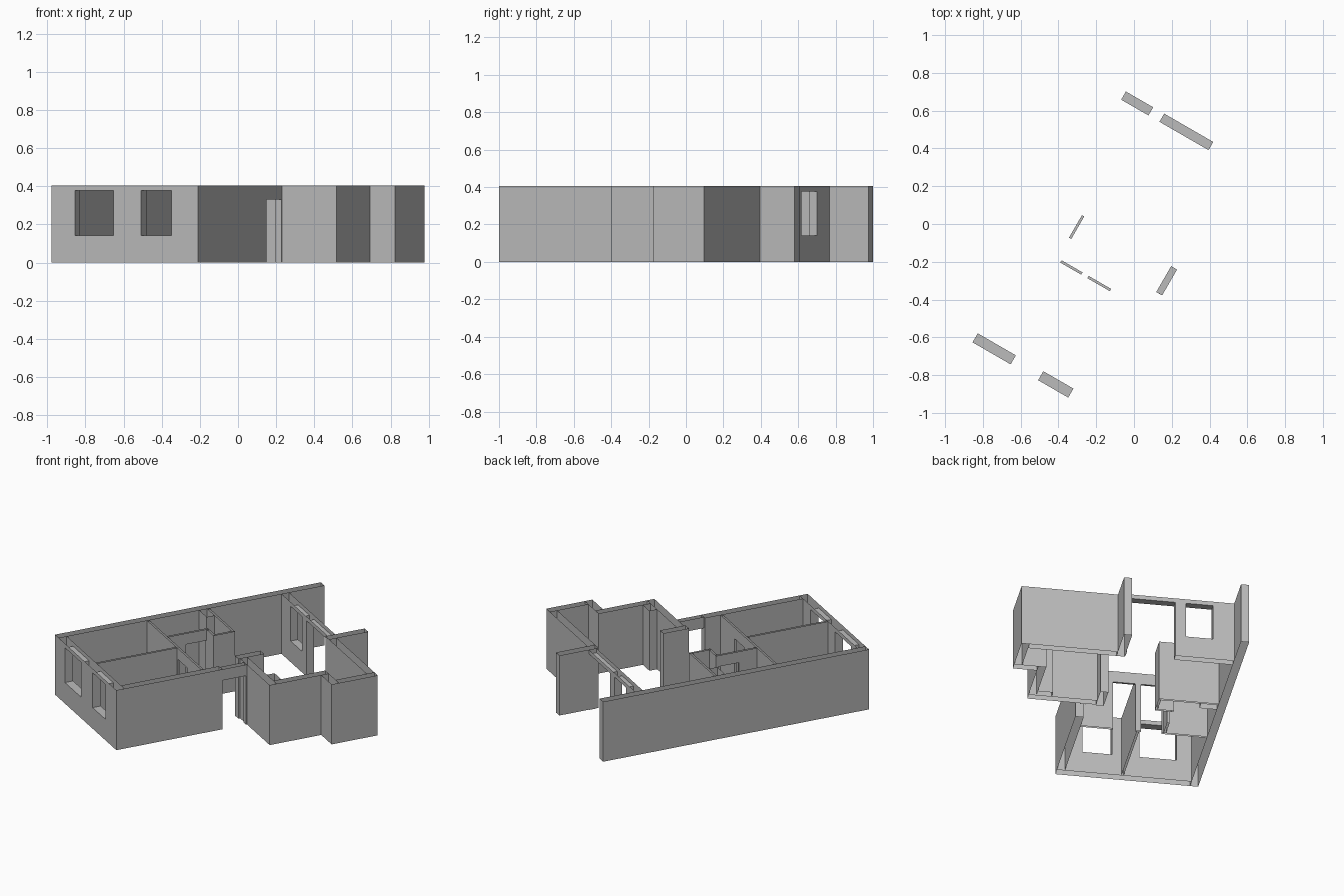
import bpy
import bmesh
from math import radians
from mathutils import Matrix

if "Cube" in bpy.data.objects:
    bpy.data.objects.remove(bpy.data.objects["Cube"], do_unlink=True)

HEIGHT = 0.405
DOOR = (0, 0.33)
WINDOW = (0.142, 0.377)
TURN = Matrix.Rotation(radians(-30), 4, "Z")

grey = bpy.data.materials.new("plaster_grey")
grey.use_nodes = True
grey.diffuse_color = (0.5, 0.5, 0.5, 1)
grey.node_tree.nodes["Principled BSDF"].inputs["Base Color"].default_value = (0.5, 0.5, 0.5, 1)


def wall(name, u, v, openings=()):
    """Open-topped wall shell over u by v; each opening is (start, end, (sill, head))."""
    bm = bmesh.new()
    along_u = u[1] - u[0] > v[1] - v[0]
    run, side = (u, v) if along_u else (v, u)

    def quad(points):
        verts = [bm.verts.new((a, b, z) if along_u else (b, a, z)) for a, b, z in points]
        bm.faces.new(verts)

    def panel(a0, a1, z0, z1):
        if a1 - a0 > 0.001 and z1 - z0 > 0.001:
            for b in side:
                quad([(a0, b, z0), (a1, b, z0), (a1, b, z1), (a0, b, z1)])

    def across(a, z0, z1):
        quad([(a, side[0], z0), (a, side[1], z0), (a, side[1], z1), (a, side[0], z1)])

    def level(a0, a1, z):
        quad([(a0, side[0], z), (a1, side[0], z), (a1, side[1], z), (a0, side[1], z)])

    start = run[0]
    for a0, a1, (sill, head) in openings:
        panel(start, a0, 0, HEIGHT)
        panel(a0, a1, 0, sill)
        panel(a0, a1, head, HEIGHT)
        for a in (a0, a1):
            across(a, sill, head)
        level(a0, a1, head)
        if sill > 0:
            level(a0, a1, sill)
        start = a1
    panel(start, run[1], 0, HEIGHT)
    for a in run:
        across(a, 0, HEIGHT)

    bmesh.ops.remove_doubles(bm, verts=bm.verts, dist=0.0001)
    bmesh.ops.recalc_face_normals(bm, faces=bm.faces)
    bm.transform(TURN)
    mesh = bpy.data.meshes.new(name)
    bm.to_mesh(mesh)
    bm.free()
    mesh.materials.append(grey)
    obj = bpy.data.objects.new(name, mesh)
    bpy.context.collection.objects.link(obj)


# Outer walls of the bedroom end
wall("long_wall", (-0.57, -0.52), (-0.97, 0.826))
wall("front_wall", (-0.52, 0.318), (-0.97, -0.915),
     [(-0.427, -0.194, WINDOW), (-0.026, 0.158, WINDOW)])
wall("entry_side_wall", (0.268, 0.318), (-0.915, -0.253))
wall("entry_door_wall", (0.282, 0.318), (-0.253, -0.088), [(-0.2529, -0.095, DOOR)])

# Outer walls of the living room
wall("hall_end_wall", (0.22, 0.648), (-0.088, -0.04))
wall("hall_pier", (0.172, 0.22), (-0.1, 0.072))
wall("living_column", (0.505, 0.6), (-0.04, 0.012))
wall("living_side_wall", (0.6, 0.648), (-0.04, 0.31))
wall("bay_front_wall", (0.648, 0.799), (0.26, 0.31))
wall("bay_side_wall", (0.75, 0.799), (0.31, 0.571))
wall("living_back_wall", (0.2, 0.75), (0.521, 0.571))

# Back wall with window and balcony door, and the balcony screen
wall("balcony_wall", (-0.52, 0.15), (0.536, 0.586),
     [(-0.388, -0.221, WINDOW), (-0.154, 0.146, (0, 0.377))])
wall("balcony_screen", (0.15, 0.2), (0.521, 0.786))

# Thin interior partitions
wall("cross_partition", (-0.52, 0.268), (-0.372, -0.358),
     [(-0.236, -0.108, DOOR), (-0.071, 0.067, DOOR)])
wall("bedroom_partition", (-0.097, -0.083), (-0.915, -0.372))
wall("bathroom_door_wall", (-0.262, -0.248), (-0.358, -0.082), [(-0.235, -0.097, DOOR)])
wall("bathroom_step_wall", (-0.248, -0.148), (-0.096, -0.082))
wall("bathroom_side_wall", (-0.162, -0.148), (-0.082, 0.034))
wall("bathroom_back_wall", (-0.52, -0.148), (0.034, 0.048))
wall("bathroom_shaft", (-0.52, -0.41), (-0.02, 0.034))
